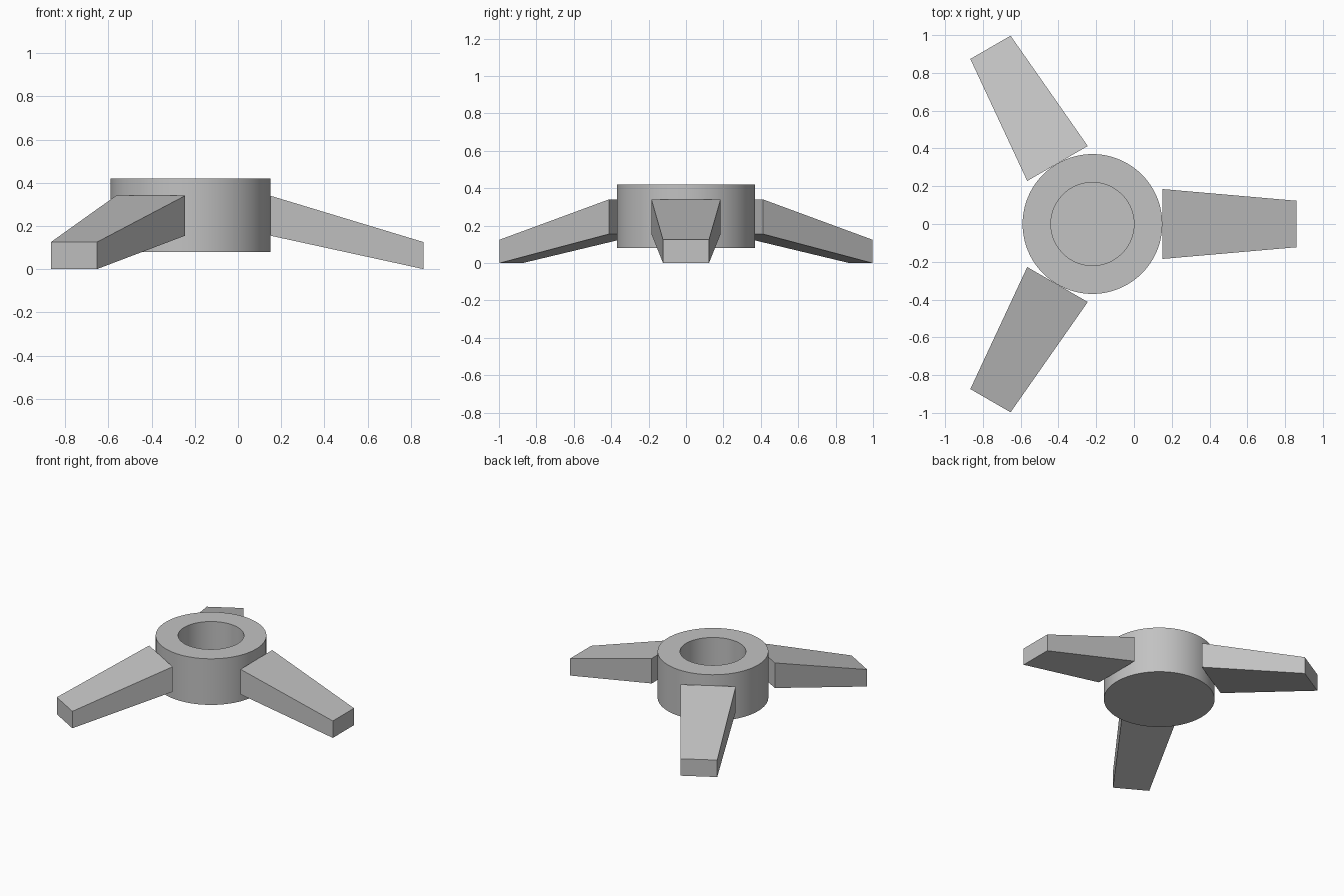
import bpy
import bmesh
import math
from mathutils import Matrix, Vector

cube = bpy.data.objects.get("Cube")
if cube:
    bpy.data.objects.remove(cube, do_unlink=True)

grey = bpy.data.materials.new("plain grey")
grey.use_nodes = True
colour = (0.54, 0.54, 0.54, 1)
grey.diffuse_color = colour
grey.node_tree.nodes["Principled BSDF"].inputs["Base Color"].default_value = colour

CENTRE = Vector((-0.22, 0, 0))
RADIUS, BORE = 0.37, 0.22
BOTTOM, FLOOR, TOP = 0.08, 0.15, 0.42


def finish(name, bm):
    bmesh.ops.recalc_face_normals(bm, faces=bm.faces)
    mesh = bpy.data.meshes.new(name)
    bm.to_mesh(mesh)
    bm.free()
    mesh.materials.append(grey)
    obj = bpy.data.objects.new(name, mesh)
    bpy.context.collection.objects.link(obj)
    return obj


# Hub: a cup with a blind round bore
def make_hub(segments=96):
    bm = bmesh.new()
    profile = [(RADIUS, BOTTOM), (RADIUS, TOP), (BORE, TOP), (BORE, FLOOR)]
    angles = [math.tau * i / segments for i in range(segments)]
    rings = [[bm.verts.new(CENTRE + Vector((r * math.cos(a), r * math.sin(a), z)))
              for a in angles] for r, z in profile]
    for low, high in zip(rings, rings[1:]):
        for i in range(segments):
            j = (i + 1) % segments
            bm.faces.new((low[i], low[j], high[j], high[i]))
    bm.faces.new(rings[0])
    bm.faces.new(rings[-1])
    return finish("hub", bm)


# Leg: a tapered block sloping down and out from the hub
def make_leg(name, angle):
    bm = bmesh.new()
    bmesh.ops.create_cube(bm, size=2)
    for v in bm.verts:
        outer, upper = v.co.x > 0, v.co.z > 0
        v.co.x = 1.08 if outer else RADIUS
        v.co.y *= 0.123 if outer else 0.185
        if outer:
            v.co.z = 0.125 if upper else 0
        else:
            v.co.z = 0.34 if upper else 0.155
    bm.transform(Matrix.Translation(CENTRE) @ Matrix.Rotation(angle, 4, "Z"))
    return finish(name, bm)


hub = make_hub()
for i, name in enumerate(("left_leg", "back_right_leg", "front_right_leg")):
    make_leg(name, i * math.tau / 3)

bpy.ops.object.select_all(action="DESELECT")
hub.select_set(True)
bpy.context.view_layer.objects.active = hub
bpy.ops.object.shade_smooth_by_angle(angle=math.radians(30))
